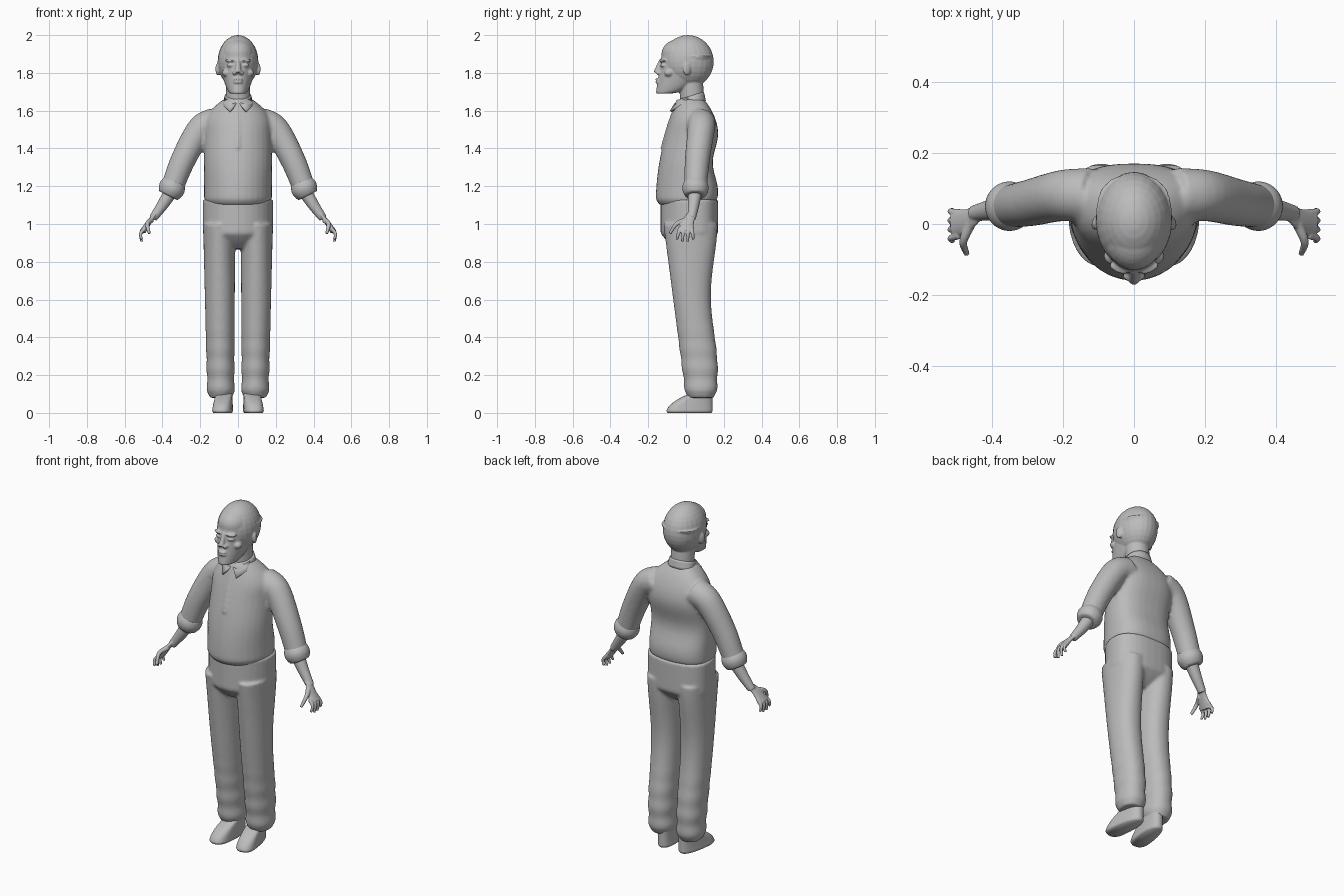
import bpy, bmesh, math
from mathutils import Vector, Matrix

if "Cube" in bpy.data.objects:
    bpy.data.objects.remove(bpy.data.objects["Cube"])

GREY = (0.5, 0.5, 0.5, 1)
material = bpy.data.materials.new("plain grey")
material.use_nodes = True
material.diffuse_color = GREY
material.node_tree.nodes["Principled BSDF"].inputs["Base Color"].default_value = GREY
SIDES = {"left": 1, "right": -1}
SEGMENTS = 32


def clamp(value):
    return max(0.0, min(1.0, value))


def power(value, exponent):
    return math.copysign(abs(value) ** exponent, value)


def skin_rings(bm, rings):
    """Bridge rings of points, cap both ends and return the vertices."""
    loops = [[bm.verts.new(point) for point in ring] for ring in rings]
    for lower, upper in zip(loops, loops[1:]):
        for i in range(SEGMENTS):
            bm.faces.new((lower[i - 1], lower[i], upper[i], upper[i - 1]))
    bm.faces.new(loops[0])
    bm.faces.new(loops[-1])
    return [vert for loop in loops for vert in loop]


def loft(bm, bottom, top, shape, steps=24, front_square=1, back_square=.8, widest=.6):
    """Stack level rings; shape(z) gives centre x, half width, front y and back y."""
    rings = []
    for step in range(steps + 1):
        z = bottom + (top - bottom) * step / steps
        centre, half, front, back = shape(z)
        middle = front + (back - front) * widest
        ring = []
        for k in range(SEGMENTS):
            angle = math.tau * k / SEGMENTS
            c, s = math.cos(angle), math.sin(angle)
            square, depth = (back_square, back - middle) if s > 0 else (front_square, middle - front)
            ring.append((centre + half * power(c, square), middle + depth * power(s, square), z))
        rings.append(ring)
    return skin_rings(bm, rings)


def curve_points(points, steps=6):
    """Smooth path through the given points."""
    points = [Vector(p) for p in points]
    padded = [2 * points[0] - points[1], *points, 2 * points[-1] - points[-2]]
    path = []
    for a, b, c, d in zip(padded, padded[1:], padded[2:], padded[3:]):
        for step in range(steps):
            t = step / steps
            path.append(b + (c - a) * t / 2 + (a - b * 2.5 + c * 2 - d / 2) * t ** 2
                        + (b * 3 - a - c * 3 + d) * t ** 3 / 2)
    return path + [points[-1]]


def tube(bm, points, start, end, side=1, flat=1, bulge=0):
    """Curved limb whose radius runs from start to end."""
    path = curve_points([(side * x, y, z) for x, y, z in points])
    last = len(path) - 1
    rings = []
    for i, point in enumerate(path):
        along = (path[min(i + 1, last)] - path[max(i - 1, 0)]).normalized()
        depth = Vector((0, 1, 0))
        depth = (depth - along * depth.dot(along)).normalized()
        across = depth.cross(along) * flat
        t = i / last
        radius = (start + (end - start) * t) * (1 + bulge * math.sin(math.pi * t))
        angles = [math.tau * k / SEGMENTS for k in range(SEGMENTS)]
        rings.append([point + radius * (across * math.cos(a) + depth * math.sin(a)) for a in angles])
    skin_rings(bm, rings)


def blob(bm, centre, radii, side=1, turn=0):
    x, y, z = centre
    matrix = (Matrix.Translation((side * x, y, z)) @ Matrix.Rotation(side * turn, 4, 'Z')
              @ Matrix.Diagonal((*radii, 1)))
    bmesh.ops.create_uvsphere(bm, u_segments=24, v_segments=16, radius=1, matrix=matrix)


def finish(bm, name, voxel=0, soften=3):
    """Make the object, fusing its overlapping pieces when voxel is set."""
    bmesh.ops.recalc_face_normals(bm, faces=bm.faces)
    for face in bm.faces:
        face.smooth = True
    mesh = bpy.data.meshes.new(name)
    bm.to_mesh(mesh)
    bm.free()
    mesh.materials.append(material)
    ob = bpy.data.objects.new(name, mesh)
    bpy.context.collection.objects.link(ob)
    if voxel:
        fuse = ob.modifiers.new("fuse", 'REMESH')
        fuse.mode, fuse.voxel_size, fuse.use_smooth_shade = 'VOXEL', voxel, True
        ob.modifiers.new("soften", 'SMOOTH').iterations = soften
    return ob


# Cross-section rules for the clothes and face
def torso(z):
    shoulder = clamp((z - 1.52) / .14)
    tuck = .02 * clamp((1.13 - z) / .03)
    chest = clamp((z - 1.13) / .53) ** 1.8
    spine = .014 * math.cos(math.tau * (z - 1.17) / .31)
    half = .18 - .105 * shoulder ** 2 - tuck
    return 0, half, -.16 + .11 * chest + tuck, .156 + spine - .05 * shoulder ** 3 - tuck


def pelvis(z):
    grow = clamp((z - .85) / .1) ** .5
    return 0, .187 * grow, .02 - .155 * grow, .02 + .15 * grow


def face(z):
    t = (z - 1.69) / .2
    return 0, .04 + .066 * t ** .6, .03 * t - .16, .22 * t ** .5 - .08


def collar(z):
    t = (z - 1.63) / .05
    return 0, .082 - .012 * t, -.05, .105 - .01 * t


# Shirt: torso fused with both sleeves and a placket ridge
bm = bmesh.new()
loft(bm, 1.1, 1.66, torso, steps=40)
for side in SIDES.values():
    tube(bm, [(.12, .08, 1.54), (.2, .08, 1.5), (.29, .06, 1.34), (.35, .05, 1.19)],
         .078, .06, side)
tube(bm, [(0, -.05, 1.63), (0, -.09, 1.52), (0, -.125, 1.4)], .012, .012)
finish(bm, "shirt", voxel=.009, soften=5)

# Rolled sleeve cuffs
for name, side in SIDES.items():
    bm = bmesh.new()
    tube(bm, [(.33, .05, 1.23), (.35, .05, 1.19), (.37, .05, 1.15)], .055, .055, side, bulge=.28)
    finish(bm, name + "_cuff", voxel=.008)

# Collar band, sloping down to the front
bm = bmesh.new()
for vert in loft(bm, 1.63, 1.68, collar, steps=4, back_square=1):
    vert.co.z += (vert.co.y - .03) * .3
finish(bm, "collar_band")

# Pointed collar flaps
bm = bmesh.new()
for side in SIDES.values():
    corners = [(.01, -.06, 1.64), (.045, -.085, 1.6), (.08, -.035, 1.63), (.07, .01, 1.67)]
    bm.faces.new([bm.verts.new((side * x, y, z)) for x, y, z in corners])
bmesh.ops.triangulate(bm, faces=bm.faces)
flaps = finish(bm, "collar_flaps")
flaps.modifiers.new("thickness", 'SOLIDIFY').thickness = .012

# Trousers: pelvis fused with both legs, creased towards the ankles
bm = bmesh.new()
loft(bm, .87, 1.13, pelvis)
for side in SIDES.values():
    def leg(z):
        crease = .004 * math.sin(60 * z) * clamp(1 - 2 * z) - .01 * clamp((.11 - z) / .03)
        calf = .018 * math.cos(math.tau * (z - .22) / .8)
        return (side * (.09 + .01 * z), .07 + .015 * z + crease,
                .01 - .13 * z - crease, .15 + calf + crease)
    loft(bm, .08, 1, leg, steps=50, back_square=.9, widest=.5)
finish(bm, "trousers", voxel=.009)

# Shoes: flat soles, toes turned out
for name, side in SIDES.items():
    def shoe(z):
        edge = .007 * clamp(1 - z / .01)
        return 0, .053 - .1 * z - edge, 12 * z * z - .105 + edge, .142 - edge
    bm = bmesh.new()
    verts = loft(bm, 0, .11, shoe, front_square=.8, widest=.3)
    turn = Matrix.Translation((side * .08, 0, 0)) @ Matrix.Rotation(side * .12, 4, 'Z')
    bmesh.ops.transform(bm, matrix=turn, verts=verts)
    finish(bm, name + "_shoe")

# Head: cranium, forehead, face and neck fused with the features
bm = bmesh.new()
blob(bm, (0, .01, 1.86), (.108, .137, .14))
blob(bm, (0, -.03, 1.9), (.085, .1, .08))
loft(bm, 1.69, 1.89, face)
tube(bm, [(0, .035, 1.6), (0, .03, 1.7), (0, .02, 1.8)], .064, .064)
tube(bm, [(0, -.13, 1.87), (0, -.145, 1.83), (0, -.155, 1.8)], .01, .018)
for lip in (1.75, 1.765):
    blob(bm, (0, -.147, lip), (.025, .015, .007))
for side in SIDES.values():
    blob(bm, (.018, -.146, 1.8), (.013, .014, .011), side)             # nostril
    blob(bm, (.042, -.124, 1.865), (.03, .014, .008), side, turn=.4)   # brow
    blob(bm, (.04, -.122, 1.84), (.02, .014, .009), side, turn=.35)    # eyelid
    blob(bm, (.06, -.09, 1.8), (.025, .025, .02), side)                # cheekbone
    blob(bm, (.106, .005, 1.82), (.012, .022, .034), side, turn=.35)   # ear
finish(bm, "head", voxel=.005)

# Forearms and hands with curled fingers and thumb
for name, side in SIDES.items():
    bm = bmesh.new()
    tube(bm, [(.35, .05, 1.18), (.4, .04, 1.1), (.45, .03, 1.03)], .038, .022, side)
    tube(bm, [(.44, .03, 1.05), (.47, .01, 1.01), (.505, 0, .96)], .024, .042, side, flat=.4)
    for finger in range(4):
        spread = finger - 1.5
        root, tip = .021 * spread, .029 * spread - .005
        drop = .012 * abs(spread)
        tube(bm, [(.49, root, .98), (.515, (root + tip) / 2, .95), (.51, tip, .9 + drop)],
             .011, .007, side)
    tube(bm, [(.46, 0, 1.02), (.48, -.05, 1), (.47, -.085, .95)], .015, .008, side)
    finish(bm, name + "_forearm_and_hand", voxel=.004, soften=2)
